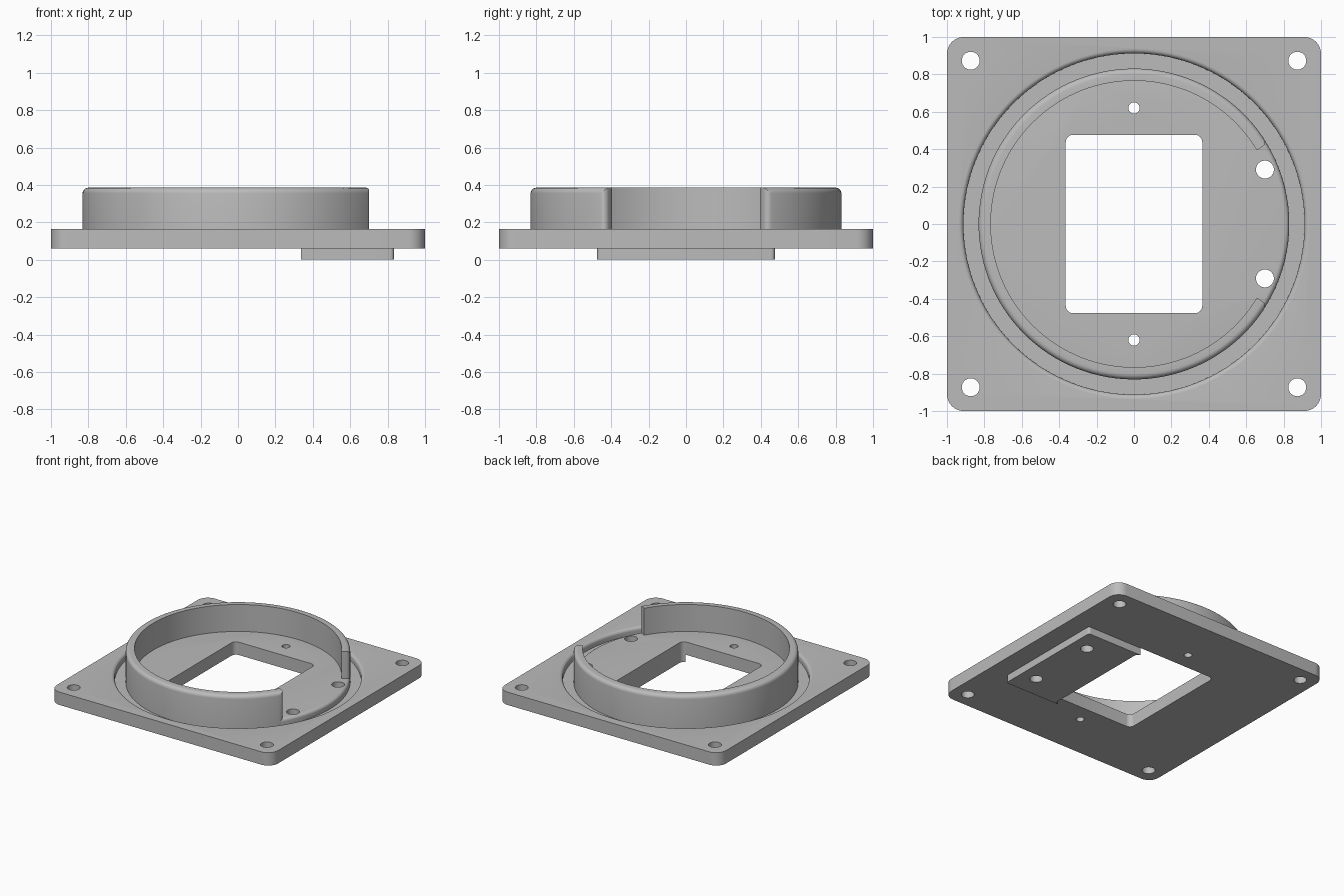
import bpy, bmesh, math

if "Cube" in bpy.data.objects:
    bpy.data.objects.remove(bpy.data.objects["Cube"])

grey = bpy.data.materials.new("plain grey")
grey.diffuse_color = (0.5, 0.5, 0.5, 1)
grey.use_nodes = True
grey.node_tree.nodes["Principled BSDF"].inputs["Base Color"].default_value = grey.diffuse_color

PLATE_Z0, PLATE_Z1 = 0.06, 0.165
SEGS = 120


def make_object(name, bm):
    bmesh.ops.recalc_face_normals(bm, faces=bm.faces)
    mesh = bpy.data.meshes.new(name)
    bm.to_mesh(mesh)
    bm.free()
    obj = bpy.data.objects.new(name, mesh)
    mesh.materials.append(grey)
    bpy.context.collection.objects.link(obj)
    return obj


def add_prism(bm, outline, z0, z1):
    face = bm.faces.new([bm.verts.new((x, y, z0)) for x, y in outline])
    ext = bmesh.ops.extrude_face_region(bm, geom=[face])
    verts = [g for g in ext["geom"] if isinstance(g, bmesh.types.BMVert)]
    bmesh.ops.translate(bm, verts=verts, vec=(0, 0, z1 - z0))


def rounded_rect(x0, x1, y0, y1, r, n=8):
    corners = [(x1 - r, y1 - r), (x0 + r, y1 - r), (x0 + r, y0 + r), (x1 - r, y0 + r)]
    return [(cx + r * math.cos(math.pi / 2 * (k + i / n)),
             cy + r * math.sin(math.pi / 2 * (k + i / n)))
            for k, (cx, cy) in enumerate(corners) for i in range(n + 1)]


def circle(cx, cy, r, n=32):
    return [(cx + r * math.cos(2 * math.pi * i / n), cy + r * math.sin(2 * math.pi * i / n))
            for i in range(n)]


def cut(obj, cutter):
    mod = obj.modifiers.new("cut", 'BOOLEAN')
    mod.operation, mod.solver, mod.object = 'DIFFERENCE', 'EXACT', cutter


# base plate and the raised pad under it
bm = bmesh.new()
add_prism(bm, rounded_rect(-1, 1, -1, 1, 0.09), PLATE_Z0, PLATE_Z1)
plate = make_object("base_plate", bm)

bm = bmesh.new()
add_prism(bm, rounded_rect(0.2, 0.834, -0.475, 0.475, 0.02), 0, PLATE_Z0 + 0.01)
pad = make_object("underside_pad", bm)

# round groove with softened rims
GROOVE_IN, GROOVE_OUT, FLOOR, FILLET = 0.83, 0.912, 0.11, 0.025
arc = [math.pi / 2 * i / 6 for i in range(7)]
outer = [(GROOVE_OUT + FILLET * (1 - math.cos(a)), PLATE_Z1 - FILLET + FILLET * math.sin(a)) for a in arc]
inner = [(GROOVE_IN - FILLET * (1 - math.cos(a)), PLATE_Z1 - FILLET + FILLET * math.sin(a)) for a in arc]
profile = ([(GROOVE_IN, FLOOR), (GROOVE_OUT, FLOOR)] + outer
           + [(outer[-1][0], 0.2), (inner[-1][0], 0.2)] + inner[::-1])
bm = bmesh.new()
rings = [[bm.verts.new((r * math.cos(2 * math.pi * s / SEGS), r * math.sin(2 * math.pi * s / SEGS), z))
          for r, z in profile] for s in range(SEGS)]
for s in range(SEGS):
    a, b = rings[s], rings[(s + 1) % SEGS]
    for i in range(len(profile)):
        j = (i + 1) % len(profile)
        bm.faces.new((a[i], a[j], b[j], b[i]))
groove_cutter = make_object("groove_cutter", bm)

# central window and screw holes
bm = bmesh.new()
add_prism(bm, rounded_rect(-0.365, 0.365, -0.477, 0.477, 0.04), -0.1, 0.3)
window_cutter = make_object("window_cutter", bm)

bm = bmesh.new()
for sy in (-1, 1):
    for x, y, r in ((-0.873, 0.873, 0.048), (0.873, 0.873, 0.048), (0.7, 0.291, 0.048), (0, 0.62, 0.03)):
        add_prism(bm, circle(x, sy * y, r), -0.1, 0.3)
hole_cutter = make_object("hole_cutter", bm)

cut(plate, groove_cutter)
for part in (plate, pad):
    cut(part, window_cutter)
    cut(part, hole_cutter)

# open collar: an arc wall with its outer top and end edges rounded
R_IN, R_OUT, TOP = 0.766, 0.831, 0.385
START = math.radians(31)
N = 100
bm = bmesh.new()
sections = []
for i in range(N + 1):
    t = START + (2 * math.pi - 2 * START) * i / N
    sections.append([bm.verts.new((r * math.cos(t), r * math.sin(t), z))
                     for r, z in ((R_IN, 0.1), (R_OUT, 0.1), (R_OUT, TOP), (R_IN, TOP))])
for a, b in zip(sections, sections[1:]):
    for i in range(4):
        j = (i + 1) % 4
        bm.faces.new((a[i], a[j], b[j], b[i]))
bm.faces.new(sections[0])
bm.faces.new(sections[-1][::-1])
bmesh.ops.recalc_face_normals(bm, faces=bm.faces)
rim = [bm.edges.get((a[2], b[2])) for a, b in zip(sections, sections[1:])]
rim += [bm.edges.get((s[1], s[2])) for s in (sections[0], sections[-1])]
bmesh.ops.bevel(bm, geom=rim, offset=0.03, segments=5, profile=0.5, affect='EDGES')
collar = make_object("open_collar", bm)

# apply the cuts, remove cutters and smooth the curved faces
for obj in (plate, pad, collar):
    bpy.ops.object.select_all(action='DESELECT')
    obj.select_set(True)
    bpy.context.view_layer.objects.active = obj
    for mod in list(obj.modifiers):
        bpy.ops.object.modifier_apply(modifier=mod.name)
    bpy.ops.object.shade_smooth_by_angle(angle=math.radians(30))
for cutter in (groove_cutter, window_cutter, hole_cutter):
    bpy.data.objects.remove(cutter)
